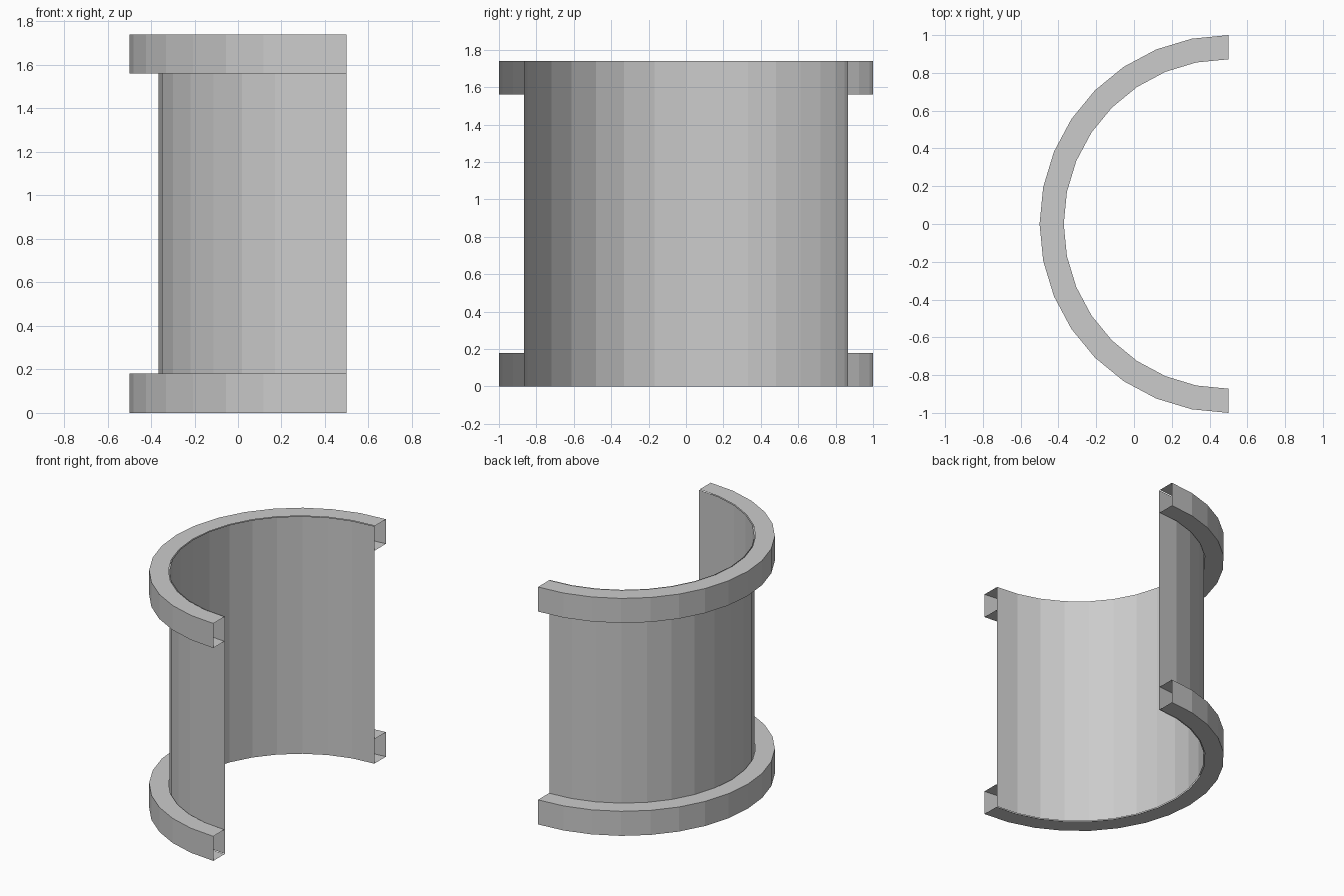
import bpy, bmesh, math

if "Cube" in bpy.data.objects:
    bpy.data.objects.remove(bpy.data.objects["Cube"])

SEGMENTS = 16      # facets in the half circle
CENTRE_X = 0.5


def half_sweep(name, profile):
    """Sweep an open (radius, z) profile through the half circle on the -x side."""
    bm = bmesh.new()
    rows = []
    for i in range(SEGMENTS + 1):
        a = math.pi / 2 + math.pi * i / SEGMENTS
        rows.append([bm.verts.new((CENTRE_X + r * math.cos(a), r * math.sin(a), z))
                     for r, z in profile])
    for p, q in zip(rows, rows[1:]):
        for j in range(len(profile) - 1):
            bm.faces.new((p[j], q[j], q[j + 1], p[j + 1]))
    mesh = bpy.data.meshes.new(name)
    bm.to_mesh(mesh)
    bm.free()
    obj = bpy.data.objects.new(name, mesh)
    bpy.context.collection.objects.link(obj)
    return obj


HEIGHT, RIM, R_WALL, R_IN = 1.74, 0.18, 0.865, 0.872

# Thin curved wall
half_sweep("curved_wall", [(R_WALL, 0), (R_WALL, HEIGHT)])

# Hollow channel-shaped rims, open at the ends and towards the wall
for name, z in (("bottom_rim", 0), ("top_rim", HEIGHT - RIM)):
    half_sweep(name, [(R_IN, z), (1, z), (1, z + RIM), (R_IN, z + RIM)])
